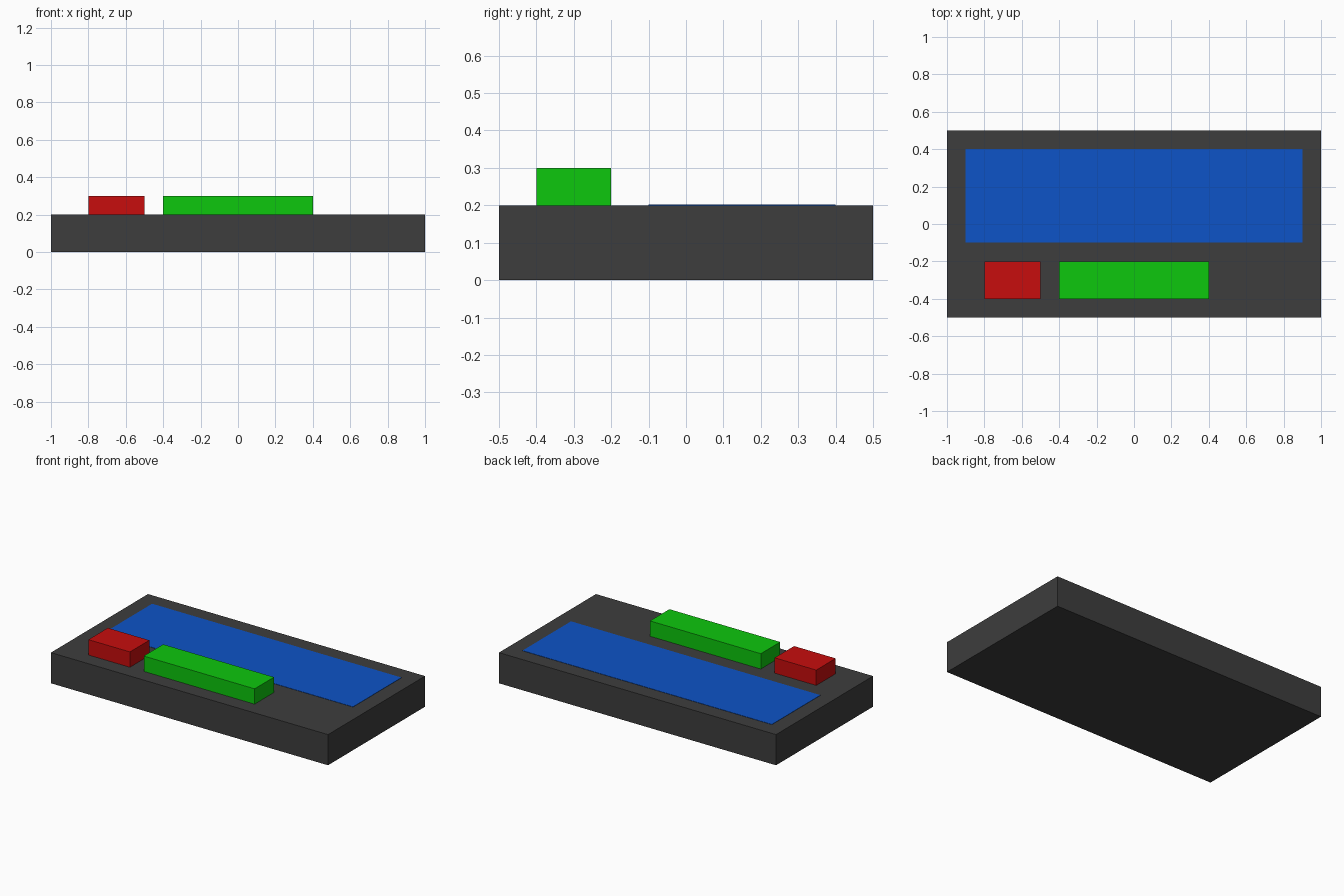
import bpy
import bmesh
from mathutils import Vector

default = bpy.data.objects.get("Cube")
if default:
    bpy.data.objects.remove(default, do_unlink=True)


def material(name, rgb):
    mat = bpy.data.materials.new(name)
    mat.use_nodes = True
    color = (*rgb, 1.0)
    mat.diffuse_color = color
    mat.node_tree.nodes["Principled BSDF"].inputs["Base Color"].default_value = color
    return mat


def box(name, low, high, mat):
    """Axis-aligned box between two opposite corners."""
    low, high = Vector(low), Vector(high)
    mesh = bpy.data.meshes.new(name)
    bm = bmesh.new()
    bmesh.ops.create_cube(bm, size=1.0)
    bmesh.ops.scale(bm, vec=high - low, verts=bm.verts)
    bm.to_mesh(mesh)
    bm.free()
    mesh.materials.append(mat)
    obj = bpy.data.objects.new(name, mesh)
    obj.location = (low + high) / 2
    bpy.context.collection.objects.link(obj)
    return obj


dark_grey = material("dark grey", (0.047, 0.047, 0.047))
blue = material("blue", (0.004, 0.088, 0.57))
red = material("red", (0.57, 0.004, 0.004))
green = material("green", (0.004, 0.57, 0.004))

# Slab body
box("base_slab", (-1, -0.5, 0), (1, 0.5, 0.2), dark_grey)

# Thin panel lying on the rear of the slab
box("top_panel", (-0.9, -0.1, 0.198), (0.9, 0.4, 0.202), blue)

# Raised blocks along the front
box("small_block", (-0.8, -0.4, 0.2), (-0.5, -0.2, 0.3), red)
box("long_block", (-0.4, -0.4, 0.2), (0.4, -0.2, 0.3), green)
